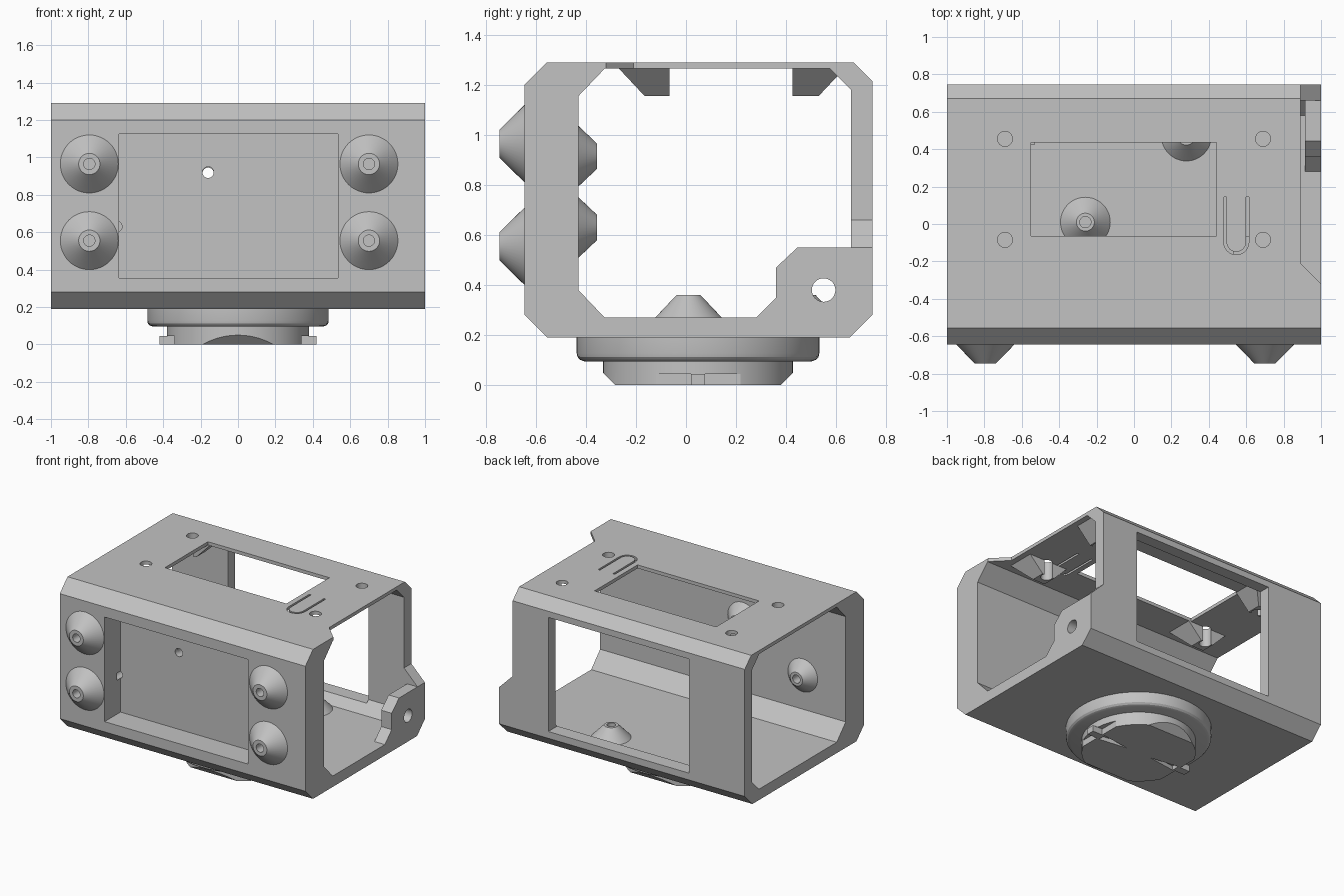
import bpy, bmesh, math
from mathutils import Vector, Matrix

if "Cube" in bpy.data.objects:
    bpy.data.objects.remove(bpy.data.objects["Cube"])

grey = bpy.data.materials.new("plain_grey")
grey.diffuse_color = (0.54, 0.54, 0.54, 1)
grey.use_nodes = True
grey.node_tree.nodes["Principled BSDF"].inputs["Base Color"].default_value = grey.diffuse_color


def finish(name, bm):
    bmesh.ops.remove_doubles(bm, verts=bm.verts, dist=1e-5)
    bmesh.ops.recalc_face_normals(bm, faces=bm.faces)
    me = bpy.data.meshes.new(name)
    bm.to_mesh(me)
    bm.free()
    me.materials.append(grey)
    ob = bpy.data.objects.new(name, me)
    bpy.context.collection.objects.link(ob)
    return ob


def prism(name, pts, axis, lo, hi):
    """Extrude a 2D outline along an axis; outline is (y,z), (x,z) or (x,y)."""
    def place(p, h):
        a, b = p
        return {"x": (h, a, b), "y": (a, h, b), "z": (a, b, h)}[axis]
    bm = bmesh.new()
    low = [bm.verts.new(place(p, lo)) for p in pts]
    high = [bm.verts.new(place(p, hi)) for p in pts]
    bm.faces.new(low)
    bm.faces.new(high)
    n = len(pts)
    for i in range(n):
        j = (i + 1) % n
        bm.faces.new((low[i], low[j], high[j], high[i]))
    return finish(name, bm)


def rect(a0, a1, b0, b1):
    return [(a0, b0), (a1, b0), (a1, b1), (a0, b1)]


def circle(a, b, r, n=32):
    return [(a + r * math.cos(2 * math.pi * i / n), b + r * math.sin(2 * math.pi * i / n)) for i in range(n)]


def lathe(name, profile, origin, direction, n=48):
    """Spin a closed (radius, height) loop around a direction."""
    bm = bmesh.new()
    rings = []
    for i in range(n):
        t = 2 * math.pi * i / n
        rings.append([bm.verts.new((r * math.cos(t), r * math.sin(t), h)) for r, h in profile])
    m = len(profile)
    for i in range(n):
        a, b = rings[i], rings[(i + 1) % n]
        for k in range(m):
            l = (k + 1) % m
            if profile[k][0] == 0 and profile[l][0] == 0:
                continue
            bm.faces.new((a[k], a[l], b[l], b[k]))
    rot = Vector((0, 0, 1)).rotation_difference(Vector(direction)).to_matrix().to_4x4()
    bm.transform(Matrix.Translation(origin) @ rot)
    return finish(name, bm)


def cut(ob, *cutters):
    for c in cutters:
        mod = ob.modifiers.new("cut", "BOOLEAN")
        mod.operation = "DIFFERENCE"
        mod.solver = "EXACT"
        mod.object = c
        bpy.context.view_layer.objects.active = ob
        bpy.ops.object.modifier_apply(modifier=mod.name)
        bpy.data.objects.remove(c)


# Chamfered box shell, open at both ends
body = prism("housing", [(-0.555, 0.19), (0.655, 0.19), (0.745, 0.28), (0.745, 1.215), (0.67, 1.29),
                         (-0.555, 1.29), (-0.645, 1.20), (-0.645, 0.28)], "x", -1, 1)
cut(body, prism("cavity", [(-0.325, 0.27), (0.58, 0.27), (0.66, 0.35), (0.66, 1.18), (0.575, 1.265),
                           (-0.325, 1.265), (-0.43, 1.155), (-0.43, 0.38)], "x", -1.1, 1.1))

# Front recess with its small holes, back window, top window
cut(body,
    prism("recess", rect(-0.635, 0.535, 0.355, 1.125), "y", -0.8, -0.46),
    prism("pin_hole", circle(-0.16, 0.92, 0.03), "y", -0.55, -0.35),
    prism("side_hole", circle(-0.65, 0.63, 0.03), "y", -0.5, -0.35),
    prism("back_window", rect(-0.545, 0.6, 0.33, 1.17), "y", 0.6, 0.9),
    prism("top_window", rect(-0.55, 0.44, -0.065, 0.435), "z", 1.2, 1.4))

# Slanted notch along the right end of the roof and back wall
cut(body,
    prism("roof_notch", [(0.89, 0.9), (0.89, -0.21), (1.02, -0.34), (1.02, 0.9)], "z", 1.1, 1.4),
    prism("back_notch", [(0.89, 1.4), (0.89, 0.66), (1.02, 0.53), (1.02, 1.4)], "y", 0.45, 0.9))

# U-shaped spring slot in the roof
cx, cy = 0.547, -0.097
outer, inner = [[(cx + r * math.cos(math.pi * i / 16), cy - r * math.sin(math.pi * i / 16)) for i in range(17)]
                for r in (0.067, 0.052)]
cut(body, prism("slot", [(cx + 0.067, 0.145)] + outer + [(cx - 0.067, 0.145), (cx - 0.052, 0.145)]
                + inner[::-1] + [(cx + 0.052, 0.145)], "z", 1.2, 1.4))

# Screw holes in the roof, each with a sloped pad underneath
for x in (-0.69, 0.69):
    for y, top, low in ((-0.085, (-0.27, -0.065), (-0.165, -0.065)), (0.455, (0.425, 0.635), (0.425, 0.53))):
        cut(body, prism("screw_hole", circle(x, y, 0.04), "z", 1.2, 1.4))
        bm = bmesh.new()
        for z, ys, w in ((1.267, top, 0.16), (1.155, low, 0.05)):
            for dx in (-w, w):
                for yy in ys:
                    bm.verts.new((x + dx, yy, z))
        bmesh.ops.convex_hull(bm, input=bm.verts)
        pad = finish("roof_pad", bm)
        cut(pad, prism("screw_hole", circle(x, y, 0.04), "z", 1.1, 1.4))

# Hinge ear with a pivot hole at the right end
ear = prism("hinge_ear", [(0.27, 0.26), (0.36, 0.35), (0.36, 0.47), (0.445, 0.55), (0.745, 0.55),
                          (0.745, 0.28), (0.68, 0.215), (0.27, 0.215)], "x", 0.915, 1.0)
cut(ear, prism("pivot", circle(0.55, 0.38, 0.047), "x", 0.8, 1.1))


# Conical bosses with a central hole
def boss(name, origin, direction, base, tip, height, hole=0.03):
    lathe(name, [(base, -0.002), (tip, height), (hole, height), (hole, -0.002)], origin, direction)


for x in (-0.795, 0.70):
    for z in (0.965, 0.555):
        boss("front_boss", (x, -0.645, z), (0, -1, 0), 0.157, 0.057, 0.10)
for x, z in ((-0.16, 0.915), (-0.65, 0.63)):
    boss("inner_boss", (x, -0.43, z), (0, 1, 0), 0.123, 0.05, 0.075)
for x, y in ((-0.26, 0.01), (0.28, 0.47)):
    boss("floor_boss", (x, y, 0.27), (0, 0, 1), 0.135, 0.048, 0.09)

# Round mounting foot: rounded flange and a trimmed locking disc
lathe("foot_flange", [(0, 0.095), (0.455, 0.095), (0.472, 0.102), (0.482, 0.113), (0.485, 0.128),
                      (0.485, 0.192), (0, 0.192)], (0, 0.048, 0), (0, 0, 1), 64)
disc = prism("locking_disc", circle(0, 0.048, 0.38, 64), "z", 0, 0.1)
for s in (-1, 1):
    cut(disc,
        prism("bevel", [(0.048 + s * 0.32, -0.01), (0.048 + s * 0.40, 0.07), (0.048 + s * 0.40, -0.01)],
              "x", -0.5, 0.5),
        prism("flat", rect(*sorted((s * 0.34, s * 0.5)), -0.3, 0.4), "z", -0.01, 0.045),
        prism("wedge", [(s * 0.1, 0.048), (s * 0.32, 0.018), (s * 0.32, 0.078)], "z", -0.01, 0.03))
    prism("locking_nub", rect(*sorted((s * 0.33, s * 0.42)), 0.02, 0.076), "z", 0, 0.045)

# Smooth the round parts while keeping edges crisp
bpy.ops.object.select_all(action="DESELECT")
for ob in bpy.context.scene.objects:
    ob.select_set(True)
bpy.context.view_layer.objects.active = body
bpy.ops.object.shade_smooth_by_angle(angle=math.radians(25))
